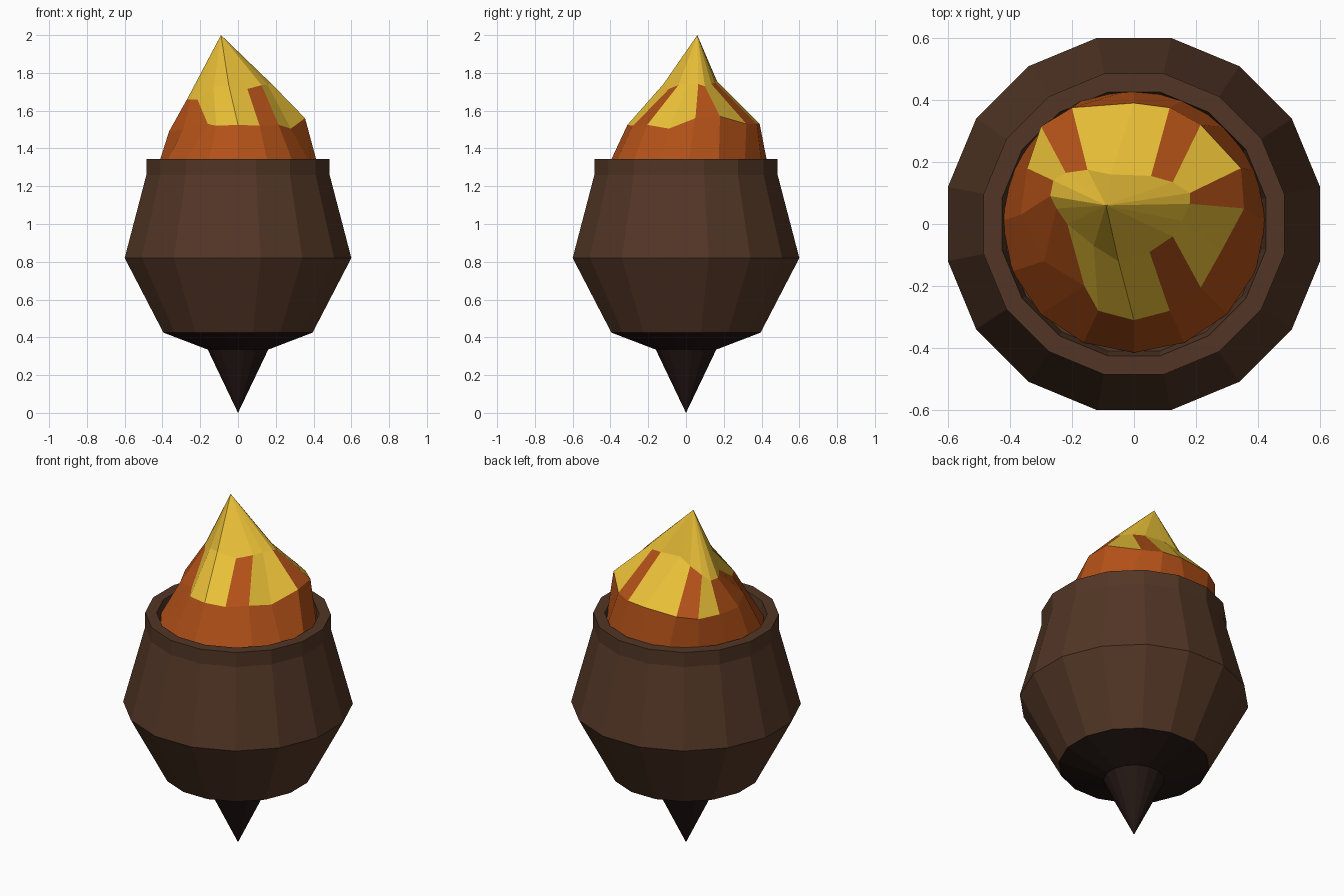
import bpy, math

if "Cube" in bpy.data.objects:
    bpy.data.objects.remove(bpy.data.objects["Cube"])

N = 16


def material(name, color):
    m = bpy.data.materials.new(name)
    m.diffuse_color = (*color, 1)
    m.use_nodes = True
    m.node_tree.nodes["Principled BSDF"].inputs["Base Color"].default_value = m.diffuse_color
    return m


def make(name, verts, faces, mats, yellow=()):
    me = bpy.data.meshes.new(name)
    me.from_pydata(verts, [], faces)
    for m in mats:
        me.materials.append(m)
    for i in yellow:
        me.polygons[i].material_index = 1
    me.update()
    ob = bpy.data.objects.new(name, me)
    bpy.context.collection.objects.link(ob)
    return ob


def bands(count, start=0):
    """Quads joining consecutive rings of N vertices."""
    return [(start + r * N + k, start + r * N + (k + 1) % N,
             start + (r + 1) * N + (k + 1) % N, start + (r + 1) * N + k)
            for r in range(count - 1) for k in range(N)]


def ring(apothem, z):
    """16-sided ring with flats facing the axes."""
    r = apothem / math.cos(math.pi / N)
    return [(r * math.cos((k + .5) * math.tau / N),
             r * math.sin((k + .5) * math.tau / N), z) for k in range(N)]


wood = material("wood", (0.085, 0.037, 0.019))
dark = material("dark_wood", (0.018, 0.009, 0.007))
orange = material("ember_orange", (0.45, 0.082, 0.009))
yellow = material("flame_yellow", (0.83, 0.53, 0.04))

# Bowl: outer wall, rim and shallow inside
profile = [(.395, .425), (.60, .82), (.485, 1.26), (.485, 1.345), (.425, 1.345), (.41, 1.26)]
verts = [v for a, z in profile for v in ring(a, z)]
faces = bands(len(profile))
faces.append(tuple(range(len(verts) - N, len(verts))))
make("bowl", verts, faces, [wood])

# Spike and sloping underside
verts = ring(.16, .335) + ring(.395, .425) + [(0, 0, 0)]
faces = bands(2) + [((k + 1) % N, k, 2 * N) for k in range(N)]
make("bottom_spike", verts, faces, [dark])

# Flame: regular base, two uneven rings (counter-clockwise from +x) and a leaning tip
base = [(.425 * math.cos(k * math.tau / N), .01 + .425 * math.sin(k * math.tau / N), 1.30)
        for k in range(N)]
lower = [(.355, .05, 1.56), (.345, .18, 1.57), (.215, .32, 1.53), (.115, .375, 1.53),
         (0, .39, 1.53), (-.20, .375, 1.52), (-.30, .315, 1.51), (-.345, .18, 1.50),
         (-.365, .03, 1.49), (-.29, -.12, 1.50), (-.16, -.20, 1.53), (-.115, -.28, 1.52),
         (0, -.31, 1.525), (.115, -.28, 1.52), (.215, -.205, 1.525), (.28, -.09, 1.505)]
upper = [(.18, .065, 1.74), (.18, .10, 1.73), (.125, .135, 1.74), (.055, .155, 1.75),
         (-.075, .16, 1.76), (-.15, .175, 1.73), (-.22, .165, 1.69), (-.26, .14, 1.66),
         (-.27, .09, 1.66), (-.25, .05, 1.66), (-.215, 0, 1.66), (-.13, -.07, 1.72),
         (-.05, -.12, 1.74), (.05, -.09, 1.715), (.125, -.04, 1.735), (.155, .01, 1.74)]
verts = base + lower + upper + [(-.09, .06, 2.0)]
faces = bands(3) + [(2 * N + k, 2 * N + (k + 1) % N, 3 * N) for k in range(N)]
faces.append(tuple(reversed(range(N))))
lit = [N + k for k in (1, 3, 4, 6, 10, 11, 12, 14, 15)] + list(range(2 * N, 3 * N))
make("flame", verts, faces, [orange, yellow], lit)
